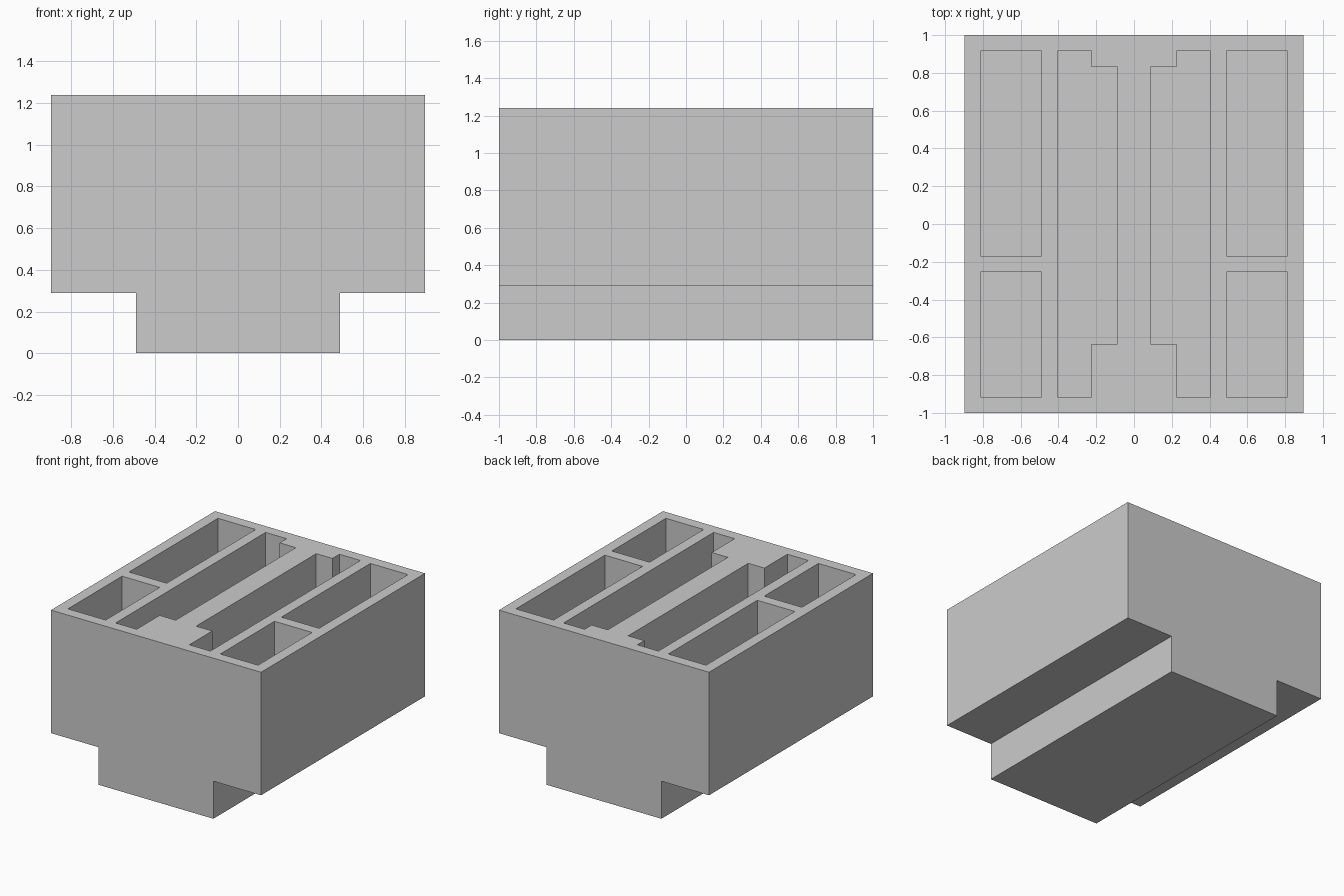
import bpy
import bmesh

cube = bpy.data.objects.get("Cube")
if cube:
    bpy.data.objects.remove(cube, do_unlink=True)

TOP, LEDGE, WALL = 1.24, 0.29, 0.085
HALF_W, KEEL_W, HALF_L = 0.897, 0.49, 1.0

grey = bpy.data.materials.new("plain grey")
grey.use_nodes = True
grey.diffuse_color = (0.6, 0.6, 0.6, 1)
grey.node_tree.nodes["Principled BSDF"].inputs["Base Color"].default_value = (0.6, 0.6, 0.6, 1)


def add_prism(bm, outline, offset):
    """Extrude a closed outline of 3D points along an offset."""
    face = bm.faces.new([bm.verts.new(p) for p in outline])
    extruded = bmesh.ops.extrude_face_region(bm, geom=[face])["geom"]
    verts = [v for v in extruded if isinstance(v, bmesh.types.BMVert)]
    bmesh.ops.translate(bm, verts=verts, vec=offset)


def make_object(name, bm):
    bmesh.ops.recalc_face_normals(bm, faces=bm.faces)
    mesh = bpy.data.meshes.new(name)
    bm.to_mesh(mesh)
    bm.free()
    mesh.materials.append(grey)
    obj = bpy.data.objects.new(name, mesh)
    bpy.context.collection.objects.link(obj)
    return obj


# Body: T-shaped section running front to back
half = [(KEEL_W, 0), (KEEL_W, LEDGE), (HALF_W, LEDGE), (HALF_W, TOP)]
section = half + [(-x, z) for x, z in reversed(half)]
bm = bmesh.new()
add_prism(bm, [(x, -HALF_L, z) for x, z in section], (0, 2 * HALF_L, 0))
body = make_object("tray_body", bm)

# Pockets: two outer bins and one deep notched bin, mirrored left and right
END = HALF_L - WALL
OUTER, INNER = HALF_W - WALL, KEEL_W - WALL


def rectangle(y0, y1):
    return [(KEEL_W, y0), (OUTER, y0), (OUTER, y1), (KEEL_W, y1)]


notched = [(INNER, -END), (INNER, END), (0.225, END), (0.225, 0.83),
           (0.087, 0.83), (0.087, -0.635), (0.225, -0.635), (0.225, -END)]
pockets = [(rectangle(-END, -0.255), LEDGE + WALL),
           (rectangle(-0.17, END), LEDGE + WALL),
           (notched, WALL)]
bm = bmesh.new()
for side in (1, -1):
    for outline, floor in pockets:
        add_prism(bm, [(side * x, y, floor) for x, y in outline], (0, 0, TOP + 0.1 - floor))
cutter = make_object("pocket_cutter", bm)
cutter.hide_render = True

# Cut the pockets, then discard the cutter
cut = body.modifiers.new("pockets", "BOOLEAN")
cut.operation = "DIFFERENCE"
cut.solver = "EXACT"
cut.object = cutter
bpy.context.view_layer.objects.active = body
bpy.ops.object.modifier_apply(modifier=cut.name)
bpy.data.objects.remove(cutter, do_unlink=True)
